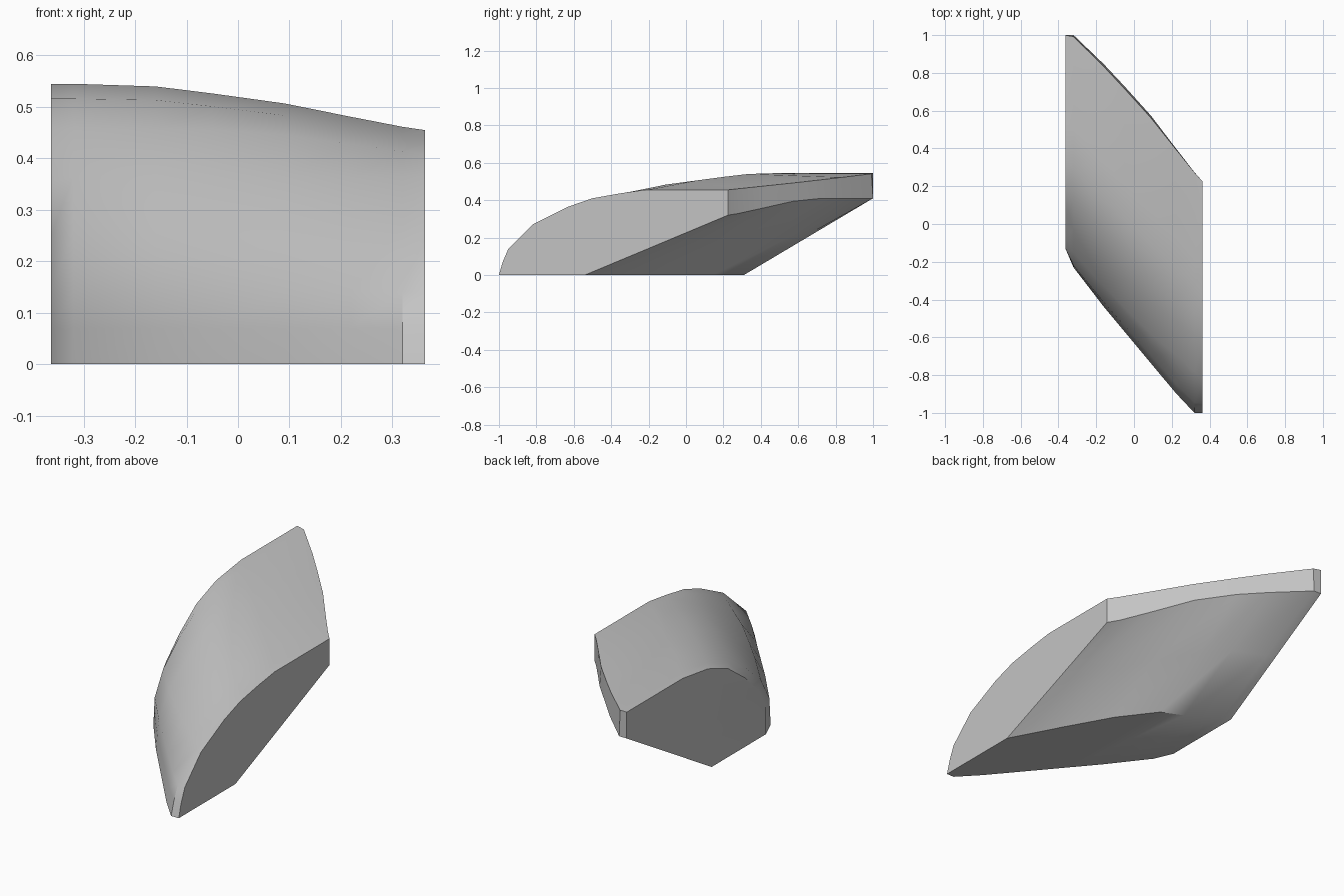
import bpy, bmesh

cube = bpy.data.objects.get("Cube")
if cube:
    bpy.data.objects.remove(cube, do_unlink=True)

stone = bpy.data.materials.new("plain_grey")
stone.use_nodes = True
stone.diffuse_color = (0.55, 0.55, 0.55, 1)
stone.node_tree.nodes["Principled BSDF"].inputs["Base Color"].default_value = (0.55, 0.55, 0.55, 1)

# Cross stations, and how strongly each rail swells at every station
stations = (-.363, -.32, -.16, -.05, .09, .22, .32, .363)
even = (0, .75, 1, 1, 1, 1, .8, 0)
tapered = (0, .75, 1, 1, .9, .4, .05, 0)
knuckle = (0, .2, 1, 1, .85, .45, .1, 0)
peaked = (0, .18, .6, 1, .9, .5, .15, 0)

# Rails: (y, z) on the -x side, (y, z) on the +x side, (y, z) swelling between
rails = [
    ((-.13, 0), (-1, 0), (-.065, 0), even),
    ((-.13, .07), (-.98, .07), (-.06, 0), even),
    ((-.13, .14), (-.95, .14), (-.055, 0), even),
    ((-.07, .25), (-.82, .27), (-.05, .01), tapered),
    ((.04, .355), (-.63, .365), (-.04, .02), tapered),
    ((.18, .457), (-.5, .41), (-.03, .02), tapered),
    ((.34, .516), (-.36, .435), (-.01, .02), tapered),
    ((.545, .545), (-.22, .455), (0, .02), tapered),
    ((1, .545), (.225, .455), (.05, .002), tapered),
    ((1, .41), (.225, .32), (.063, .045), tapered),
    ((.655, .205), (-.157, .16), (.135, .015), knuckle),
    ((.31, 0), (-.54, 0), (.2, 0), peaked),
]


def rail_point(rail, x, i):
    a, b, swell, curve = rail
    t = (x - stations[0]) / (stations[-1] - stations[0])
    y, z = (p + (q - p) * t + s * curve[i] for p, q, s in zip(a, b, swell))
    return (x, max(-1, min(1, y)), min(z, max(a[1], b[1])))


# Loft the sections and cap both flat sides
bm = bmesh.new()
sections = [[bm.verts.new(rail_point(r, x, i)) for r in rails]
            for i, x in enumerate(stations)]
n = len(rails)
for left, right in zip(sections, sections[1:]):
    for k in range(n):
        m = (k + 1) % n
        bm.faces.new((left[k], right[k], right[m], left[m]))
bm.faces.new(sections[0])
bm.faces.new(sections[-1])
bmesh.ops.recalc_face_normals(bm, faces=bm.faces)
mesh = bpy.data.meshes.new("curved_block")
bm.to_mesh(mesh)
bm.free()
mesh.materials.append(stone)
block = bpy.data.objects.new("curved_block", mesh)
bpy.context.collection.objects.link(block)

# Smooth the curved skin, keep the side and base edges crisp
bpy.ops.object.select_all(action="DESELECT")
block.select_set(True)
bpy.context.view_layer.objects.active = block
bpy.ops.object.shade_smooth_by_angle(angle=0.6)
